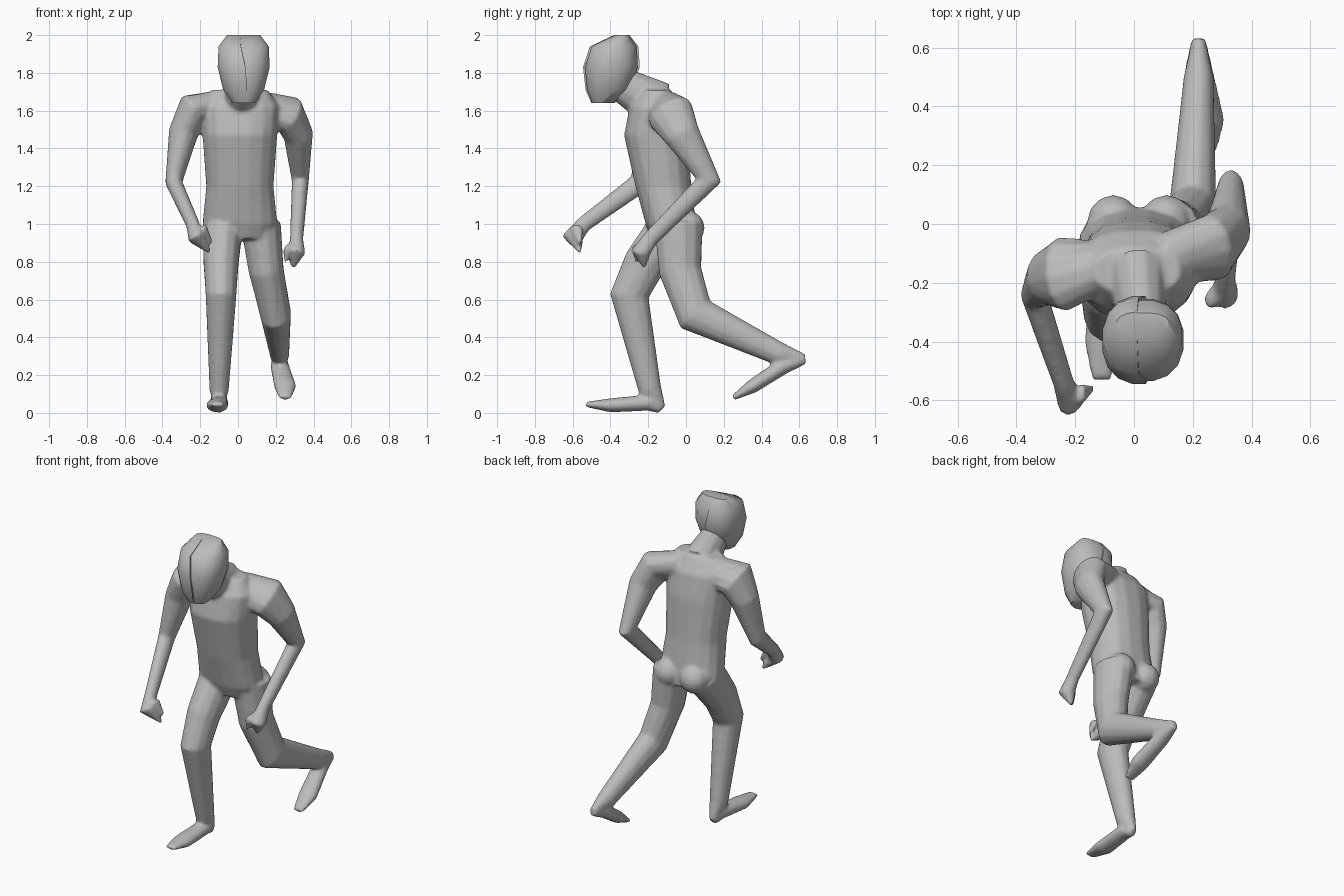
import bpy, bmesh, math
from mathutils import Vector, Matrix

cube = bpy.data.objects.get("Cube")
if cube:
    bpy.data.objects.remove(cube)

plain_grey = bpy.data.materials.new("plain_grey")
plain_grey.use_nodes = True
grey = (.5, .5, .5, 1)
plain_grey.diffuse_color = grey
plain_grey.node_tree.nodes["Principled BSDF"].inputs["Base Color"].default_value = grey


def cover(bm, rings, sides, squareness=1.0):
    """Skin rings given as (centre, half width vector, half depth vector)."""
    loops = []
    for centre, wide, deep in rings:
        loop = []
        for k in range(sides):
            angle = math.tau * (k + .5) / sides
            c, s = (math.copysign(abs(n) ** squareness, n)
                    for n in (math.cos(angle), math.sin(angle)))
            loop.append(bm.verts.new(centre + wide * c + deep * s))
        loops.append(loop)
    for upper, lower in zip(loops, loops[1:]):
        for k in range(sides):
            n = (k + 1) % sides
            bm.faces.new((upper[k], upper[n], lower[n], lower[k]))
    bm.faces.new(loops[0])
    bm.faces.new(loops[-1])


def limb(bm, joints, radii, first_depth=1.2, last_depth=1.2):
    """Tapered limb with mitred joints; depth is relative to width."""
    joints = [Vector(j) for j in joints]
    bones = [(b - a).normalized() for a, b in zip(joints, joints[1:])]
    rings = []
    for i, (joint, radius) in enumerate(zip(joints, radii)):
        before = bones[max(i - 1, 0)]
        after = bones[min(i, len(bones) - 1)]
        along = (before + after).normalized()
        mitre = max(along.dot(after), .7)
        depth = first_depth + (last_depth - first_depth) * i / len(bones)
        across = (Vector((1, 0, 0)) - along * along.x).normalized()
        rings.append((joint, across * radius,
                      along.cross(across) * radius * depth / mitre))
    cover(bm, rings, sides=12)


def stack(bm, levels, x, grow=1.0):
    """Level, rounded-square slices given as (z, y, half width, half depth)."""
    rings = [(Vector((x, y, z)), Vector((wide, 0, 0)), Vector((0, -deep * grow, 0)))
             for z, y, wide, deep in levels]
    cover(bm, rings, sides=16, squareness=.85)


def finish(bm, name, sharp_angle):
    bmesh.ops.recalc_face_normals(bm, faces=bm.faces)
    mesh = bpy.data.meshes.new(name)
    bm.to_mesh(mesh)
    bm.free()
    obj = bpy.data.objects.new(name, mesh)
    bpy.context.collection.objects.link(obj)
    mesh.materials.append(plain_grey)
    bpy.ops.object.select_all(action='DESELECT')
    obj.select_set(True)
    bpy.context.view_layer.objects.active = obj
    bpy.ops.object.shade_smooth_by_angle(angle=math.radians(sharp_angle))
    return obj


# Trunk, neck and seat, the start of one skin that is fused below
body = bmesh.new()
trunk = [(1.71, -.16, .15, .08), (1.62, -.16, .21, .14), (1.47, -.16, .2, .17),
         (1.2, -.12, .18, .15), (1, -.08, .2, .135), (.92, -.06, .17, .12)]
stack(body, trunk, x=.01)
limb(body, joints=[(.03, -.36, 1.75), (.01, -.15, 1.63)], radii=[.075, .11])
for x in (-.07, .11):
    bmesh.ops.create_uvsphere(body, u_segments=12, v_segments=8, radius=.09,
                              matrix=Matrix.Translation((x, .01, .98)))

# Arms: collar, shoulder, upper arm, elbow, wrist
arm_radii = [.08, .095, .08, .046, .036]
left_wrist = (.31, -.19, .92)
right_wrist = (-.24, -.54, 1)
limb(body, [(.1, -.12, 1.62), (.27, -.08, 1.58), (.32, -.02, 1.47),
            (.33, .12, 1.23), left_wrist], arm_radii)
limb(body, [(-.1, -.14, 1.62), (-.24, -.17, 1.6), (-.29, -.18, 1.48),
            (-.34, -.24, 1.22), right_wrist], arm_radii)

# Legs: hip, mid thigh, knee, ankle, heel
leg_radii = [.11, .095, .083, .052, .022]
left_heel = (.22, .63, .285)
right_heel = (-.1, -.13, .02)
limb(body, [(.12, -.04, 1), (.15, -.03, .75), (.2, .05, .52),
            (.22, .5, .31), left_heel], leg_radii)
limb(body, [(-.08, -.06, 1), (-.09, -.22, .79), (-.09, -.3, .62),
            (-.1, -.19, .12), right_heel], leg_radii)

# Feet: heel, instep, ball and flattened toes
foot_radii = [.025, .05, .06, .035]
limb(body, [left_heel, (.22, .52, .25), (.25, .35, .14), (.25, .25, .08)],
     foot_radii, first_depth=1.1, last_depth=.4)
limb(body, [right_heel, (-.1, -.19, .055), (-.11, -.4, .04), (-.11, -.53, .045)],
     foot_radii, first_depth=1.1, last_depth=.4)


# Hands: palm curling to a point, with a hooked thumb
def hand(wrist, knuckles, fingertip, thumb_joint, thumb_tip):
    middle = Vector(wrist).lerp(knuckles, .5)
    limb(body, [wrist, knuckles, fingertip], [.036, .048, .012], last_depth=.8)
    limb(body, [middle, thumb_joint, thumb_tip], [.035, .024, .01])


hand(left_wrist, knuckles=(.31, -.24, .85), fingertip=(.29, -.22, .77),
     thumb_joint=(.26, -.26, .86), thumb_tip=(.25, -.26, .8))
hand(right_wrist, knuckles=(-.22, -.6, .93), fingertip=(-.15, -.56, .85),
     thumb_joint=(-.18, -.58, .98), thumb_tip=(-.14, -.56, .9))

body = finish(body, "body", sharp_angle=180)
fuse = body.modifiers.new("fuse", 'REMESH')
fuse.mode = 'VOXEL'
fuse.voxel_size = .01
fuse.use_smooth_shade = True
soften = body.modifiers.new("soften", 'SMOOTH')
soften.iterations = 8


# Head: two half shells meeting at a wavy, slightly stepped seam
def head_half(name, side, grow):
    seam = .03
    levels = [(2, -.34, .09, .04), (1.94, -.38, .135, .127), (1.83, -.395, .14, .148),
              (1.71, -.41, .11, .12), (1.64, -.44, .06, .06)]
    bm = bmesh.new()
    stack(bm, levels, seam, grow)
    cut = bmesh.ops.bisect_plane(
        bm, geom=bm.verts[:] + bm.edges[:] + bm.faces[:],
        plane_co=(seam, 0, 0), plane_no=(-side, 0, 0), clear_outer=True)
    rim = [e for e in cut["geom_cut"] if isinstance(e, bmesh.types.BMEdge)]
    bmesh.ops.holes_fill(bm, edges=rim)
    for v in {v for e in rim for v in e.verts}:
        v.co.x += .02 * math.cos(12 * (v.co.z - 1.74))
    finish(bm, name, sharp_angle=50)


head_half("head_right_half", side=-1, grow=1.03)
head_half("head_left_half", side=1, grow=.96)
